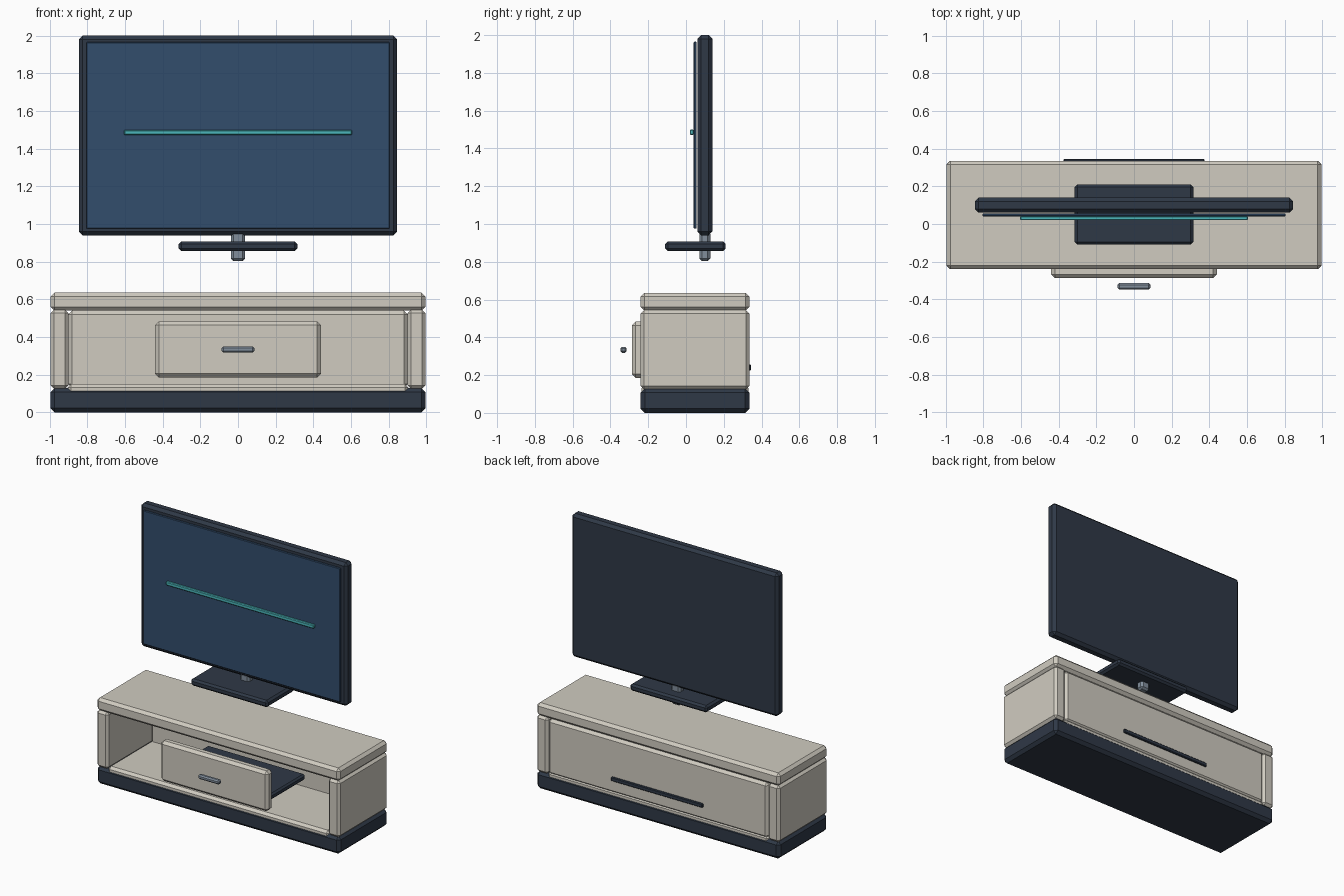
import bpy

if "Cube" in bpy.data.objects:
    bpy.data.objects.remove(bpy.data.objects["Cube"])


def material(name, rgb):
    m = bpy.data.materials.new(name)
    m.diffuse_color = (*rgb, 1)
    m.use_nodes = True
    m.node_tree.nodes["Principled BSDF"].inputs["Base Color"].default_value = m.diffuse_color
    return m


BEIGE = material("warm_beige", (0.63, 0.60, 0.53))
DARK = material("dark_slate", (0.028, 0.040, 0.062))
BLUE = material("screen_blue", (0.032, 0.075, 0.15))
TEAL = material("teal", (0.07, 0.47, 0.50))
METAL = material("grey_metal", (0.22, 0.27, 0.33))


def box(name, x, y, z, chamfer, mat):
    """Chamfered box from (min, max) ranges on each axis."""
    bpy.ops.mesh.primitive_cube_add(
        size=1, location=[(a + b) / 2 for a, b in (x, y, z)])
    ob = bpy.context.object
    ob.name = name
    ob.scale = [b - a for a, b in (x, y, z)]
    bpy.ops.object.transform_apply(location=False, rotation=False, scale=True)
    bev = ob.modifiers.new("chamfer", 'BEVEL')
    bev.width = chamfer
    bev.segments = 1
    ob.data.materials.append(mat)
    return ob


def wide(half):
    return (-half, half)


DEPTH = (-0.24, 0.335)

# Cabinet carcass
box("plinth", wide(0.995), DEPTH, (0, 0.13), 0.022, DARK)
box("cabinet_floor", wide(0.905), (-0.235, 0.33), (0.08, 0.15), 0.018, BEIGE)
box("cabinet_top", wide(0.995), DEPTH, (0.54, 0.635), 0.02, BEIGE)
box("back_panel", wide(0.90), (0.26, 0.333), (0.13, 0.54), 0.02, BEIGE)
for side, s in (("left", -1), ("right", 1)):
    x = sorted((s * 0.90, s * 0.995))
    box(side + "_side_panel", x, DEPTH, (0.125, 0.545), 0.018, BEIGE)
box("cable_slot", wide(0.375), (0.32, 0.345), (0.225, 0.255), 0.005, DARK)

# Drawer
box("drawer_front", wide(0.44), (-0.287, -0.215), (0.185, 0.483), 0.02, BEIGE)
box("drawer_tray", wide(0.40), (-0.22, 0.22), (0.225, 0.27), 0.012, DARK)
box("drawer_handle", wide(0.087), (-0.348, -0.314), (0.318, 0.35), 0.009, METAL)

# Television
box("tv_body", wide(0.845), (0.06, 0.14), (0.94, 2.0), 0.02, DARK)
box("tv_screen", wide(0.805), (0.041, 0.056), (0.975, 1.965), 0.004, BLUE)
box("screen_stripe", wide(0.605), (0.02, 0.041), (1.472, 1.50), 0.005, TEAL)
box("tv_neck", wide(0.038), (0.071, 0.129), (0.803, 0.96), 0.014, METAL)
box("tv_foot", wide(0.315), (-0.11, 0.21), (0.857, 0.908), 0.014, DARK)
